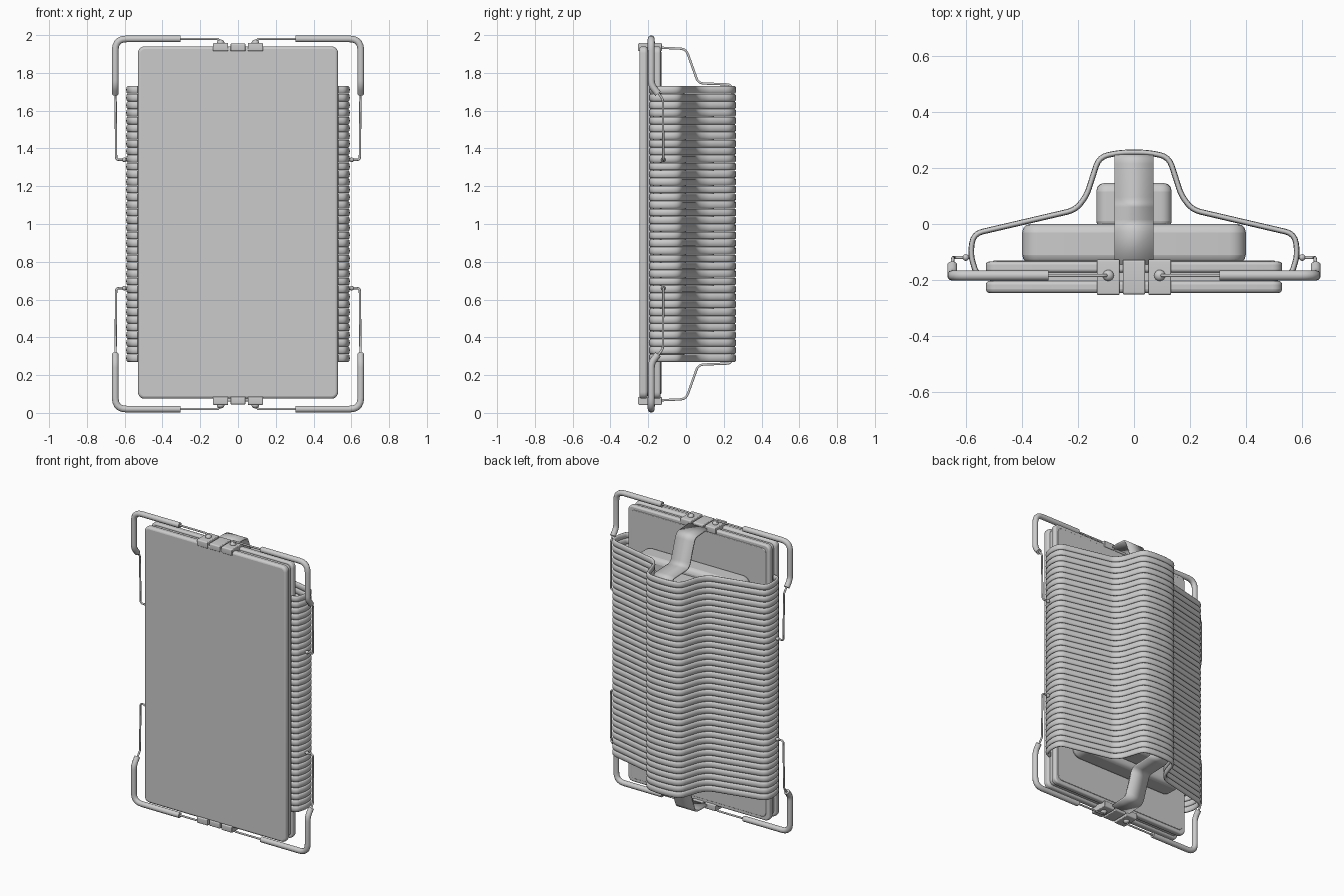
import bpy, bmesh, math
from mathutils import Vector

if "Cube" in bpy.data.objects:
    bpy.data.objects.remove(bpy.data.objects["Cube"])

# Every part is modelled around the centre height and lifted to z = 1
CENTRE = Vector((0, 0, 1))


def finish(obj, mirror=(), bevel=0.0, angle=40):
    obj.location = CENTRE
    if mirror:
        m = obj.modifiers.new("Mirror", 'MIRROR')
        m.use_axis = ['x' in mirror, False, 'z' in mirror]
        m.use_clip = False
        m.merge_threshold = 0.0005
    if bevel:
        b = obj.modifiers.new("Bevel", 'BEVEL')
        b.width, b.segments, b.limit_method = bevel, 3, 'ANGLE'
        b.angle_limit = math.radians(50)
    bpy.ops.object.select_all(action='DESELECT')
    obj.select_set(True)
    bpy.context.view_layer.objects.active = obj
    bpy.ops.object.shade_smooth_by_angle(angle=math.radians(angle))
    return obj


def from_bmesh(name, bm):
    bmesh.ops.recalc_face_normals(bm, faces=bm.faces)
    me = bpy.data.meshes.new(name)
    bm.to_mesh(me)
    bm.free()
    obj = bpy.data.objects.new(name, me)
    bpy.context.collection.objects.link(obj)
    return obj


def box(name, x, y, z, corner=0.0, bevel=0.008, mirror=(), corner_axis=1):
    """Box between limit pairs; edges along corner_axis are rounded by corner."""
    bm = bmesh.new()
    bmesh.ops.create_cube(bm, size=1)
    for v in bm.verts:
        v.co = Vector([(lo + hi) / 2 + c * (hi - lo) for c, (lo, hi) in zip(v.co, (x, y, z))])
    if corner:
        edges = [e for e in bm.edges
                 if abs((e.verts[0].co - e.verts[1].co).normalized()[corner_axis]) > 0.9]
        bmesh.ops.bevel(bm, geom=edges, offset=corner, segments=5, profile=0.5, affect='EDGES')
    return finish(from_bmesh(name, bm), mirror, bevel)


def round_path(points, radius, steps=5):
    """Replace each inner corner of a polyline with a curved fillet."""
    pts = [Vector(p) for p in points]
    out = [pts[0]]
    for a, b, c in zip(pts, pts[1:], pts[2:]):
        d = min(radius, (a - b).length * 0.45, (c - b).length * 0.45)
        p, q = b + (a - b).normalized() * d, b + (c - b).normalized() * d
        for i in range(steps + 1):
            t = i / steps
            out.append(p * (1 - t) ** 2 + b * 2 * t * (1 - t) + q * t * t)
    return out + [pts[-1]]


def tube(name, points, r, fillet, mirror='xz'):
    cu = bpy.data.curves.new(name, 'CURVE')
    cu.dimensions, cu.bevel_depth, cu.bevel_resolution = '3D', r, 3
    cu.use_fill_caps = True
    path = round_path(points, fillet)
    sp = cu.splines.new('POLY')
    sp.points.add(len(path) - 1)
    for p, co in zip(sp.points, path):
        p.co = (*co, 1)
    obj = bpy.data.objects.new(name, cu)
    bpy.context.collection.objects.link(obj)
    bpy.ops.object.select_all(action='DESELECT')
    obj.select_set(True)
    bpy.context.view_layer.objects.active = obj
    bpy.ops.object.convert(target='MESH')
    return finish(bpy.context.object, mirror)


# Layered flat panel
box("front_panel", (-.53, .53), (-.247, -.203), (-.925, .94), .035, .014)
box("panel_core", (-.515, .515), (-.21, -.165), (-.91, .925), .03, .006)
box("back_panel", (-.53, .53), (-.173, -.135), (-.925, .94), .035, .01)
box("back_panel_plate", (-.505, .505), (-.14, -.131), (-.90, .915), .03, .004)

# Stepped housing behind the panel
box("wide_housing", (-.4, .4), (-.14, 0), (-.7, .7), .06, .03)
box("narrow_housing", (-.135, .135), (-.02, .147), (-.66, .66), .04, .03)

# Corrugated back shell: one flattened rib swept along the plan outline
half = [(-.53, -.185, 0), (-.565, -.175, 0), (-.585, -.11, 0), (-.575, -.035, 0),
        (-.21, .05, 0), (-.17, .10, 0), (-.125, .24, 0), (-.05, .256, 0)]
outline = half + [(-x, y, z) for x, y, z in reversed(half)]
path = round_path(outline, .06, 4)
RIBS, PITCH, SIDES = 36, 1.46 / 36, 10
bm = bmesh.new()
rings = []
for i, p in enumerate(path):
    t = (path[min(i + 1, len(path) - 1)] - path[max(i - 1, 0)]).normalized()
    n = Vector((-t.y, t.x, 0))
    ring = []
    for k in range(SIDES):
        a = math.tau * k / SIDES
        s, c = math.sin(a), math.cos(a)
        flat = math.copysign(abs(s) ** .7, s)
        ring.append(bm.verts.new(p + n * c * .010 + Vector((0, 0, flat * PITCH * .5))))
    rings.append(ring)
for a, b in zip(rings, rings[1:]):
    for k in range(SIDES):
        bm.faces.new((a[k], a[k - 1], b[k - 1], b[k]))
bm.faces.new(rings[0])
bm.faces.new(rings[-1])
for v in bm.verts:
    v.co.z -= .73 - PITCH / 2
shell = from_bmesh("corrugated_shell", bm)
arr = shell.modifiers.new("Array", 'ARRAY')
arr.count, arr.use_relative_offset, arr.use_constant_offset = RIBS, False, True
arr.constant_offset_displace = (0, 0, PITCH)
finish(shell, angle=60)

# Bent bracket straps joining the panel to the shell, top and bottom
profile = round_path([(0, -.15, .934), (0, 0, .927), (0, .065, .745),
                      (0, .245, .738), (0, .247, .66)], .03)
bm = bmesh.new()
left = [bm.verts.new((-.069, p.y, p.z)) for p in profile]
right = [bm.verts.new((.069, p.y, p.z)) for p in profile]
for i in range(len(profile) - 1):
    bm.faces.new((left[i], left[i + 1], right[i + 1], right[i]))
strap = from_bmesh("bracket_strap", bm)
sol = strap.modifiers.new("Solidify", 'SOLIDIFY')
sol.thickness, sol.offset = .012, 0
finish(strap, 'z')

# Clips gripping the panel edges
box("centre_clip", (-.04, .04), (-.252, -.128), (.915, .955), .008, .004, 'z', 0)
box("side_clip", (-.132, -.052), (-.254, -.127), (.915, .958), .008, .004, 'xz', 0)

# Round studs on the side clips and eyelets on the shell sides
bm = bmesh.new()
bmesh.ops.create_uvsphere(bm, u_segments=16, v_segments=10, radius=.02)
for v in bm.verts:
    v.co = Vector((v.co.x - .092, v.co.y - .184, v.co.z * .8 + .96))
finish(from_bmesh("clip_stud", bm), 'xz')
bm = bmesh.new()
bmesh.ops.create_uvsphere(bm, u_segments=12, v_segments=8, radius=.012)
bmesh.ops.translate(bm, verts=bm.verts, vec=(-.602, -.12, .34))
finish(from_bmesh("side_eyelet", bm), 'xz')

# Corner handles: thick padded tubes with thin wire ends
tube("corner_handle", [(-.305, -.184, .98), (-.65, -.184, .98), (-.65, -.184, .735),
                       (-.65, -.148, .69)], .0185, .06)
tube("handle_top_wire", [(-.092, -.184, .96), (-.105, -.184, .98), (-.33, -.184, .98)], .006, .01)
tube("handle_side_wire", [(-.65, -.152, .70), (-.648, -.122, .66), (-.645, -.12, .34),
                          (-.58, -.12, .34)], .006, .015)
